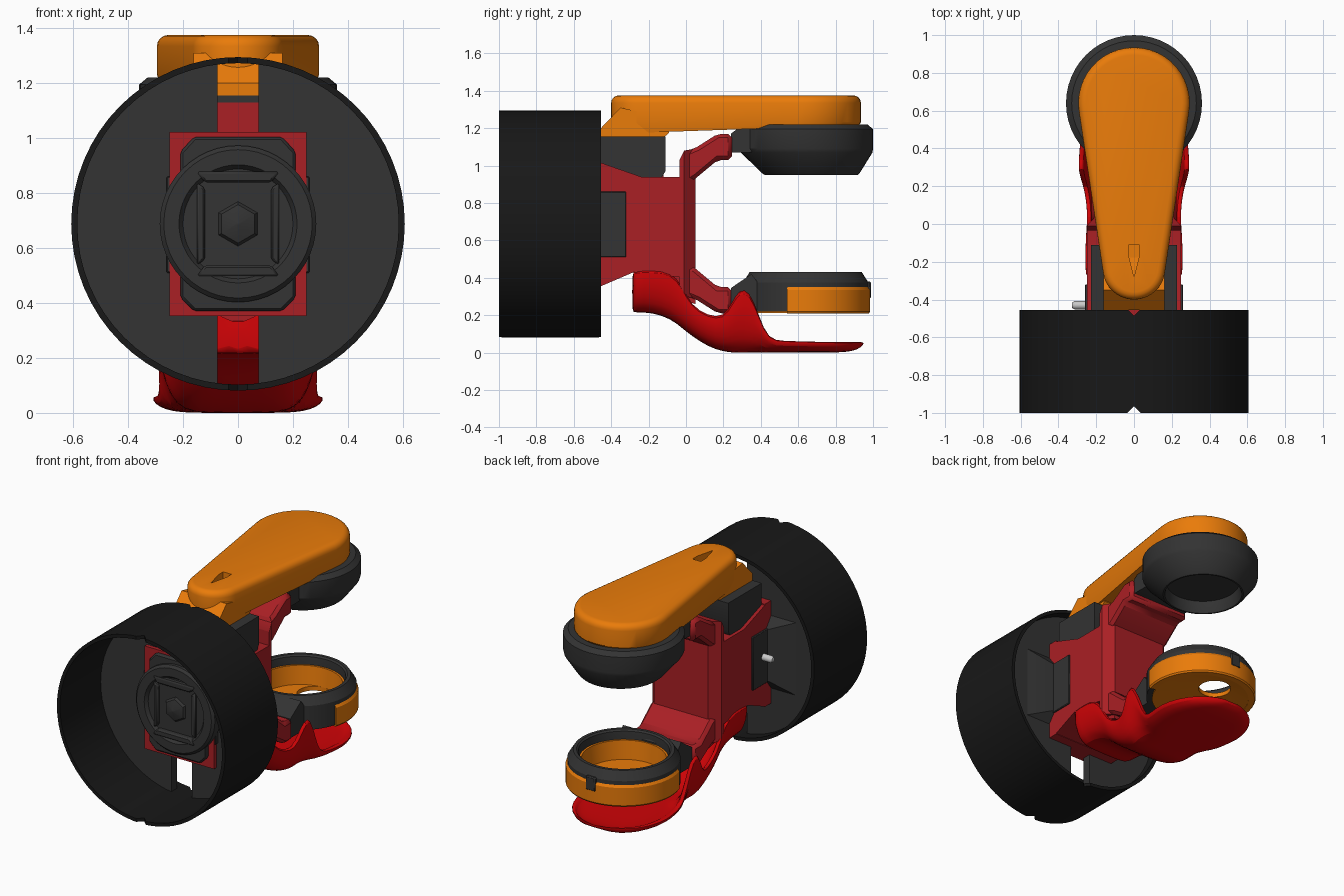
import bpy, bmesh
from math import sin, cos, pi, radians, asin

if "Cube" in bpy.data.objects:
    bpy.data.objects.remove(bpy.data.objects["Cube"])

def material(name, r, g, b):
    m = bpy.data.materials.new(name)
    m.diffuse_color = (r, g, b, 1)
    m.use_nodes = True
    m.node_tree.nodes["Principled BSDF"].inputs["Base Color"].default_value = m.diffuse_color
    return m

BLACK = material("black", .009, .009, .009)
GREY = material("dark_grey", .033, .033, .033)
ORANGE = material("orange", .82, .20, .003)
CRIMSON = material("crimson", .40, .014, .018)
RED = material("red", .62, .001, .002)
SILVER = material("silver", .6, .6, .6)
CZ, CY = .688, .64          # drum axis height, cup axis depth

def loft(name, rings, mat, closed=False, bevel=0):
    """Skin a list of equal-length point loops."""
    bm = bmesh.new()
    vs = [[bm.verts.new(p) for p in ring] for ring in rings]
    n = len(vs[0])
    pairs = list(zip(vs, vs[1:])) + ([(vs[-1], vs[0])] if closed else [])
    for a, b in pairs:
        for i in range(n):
            j = (i + 1) % n
            bm.faces.new((a[i], a[j], b[j], b[i]))
    if not closed:
        bm.faces.new(vs[0])
        bm.faces.new(vs[-1])
    bmesh.ops.recalc_face_normals(bm, faces=bm.faces)
    me = bpy.data.meshes.new(name)
    bm.to_mesh(me)
    bm.free()
    me.materials.append(mat)
    ob = bpy.data.objects.new(name, me)
    bpy.context.collection.objects.link(ob)
    if bevel:
        b = ob.modifiers.new("bevel", 'BEVEL')
        b.width, b.segments, b.limit_method = bevel, 1, 'ANGLE'
    return ob

def side_prism(name, yz, w, mat, bevel=0):
    return loft(name, [[(x, y, z) for y, z in yz] for x in (-w, w)], mat, bevel=bevel)

def front_prism(name, xz, y0, y1, mat, bevel=0):
    return loft(name, [[(x, y, z) for x, z in xz] for y in (y0, y1)], mat, bevel=bevel)

def circ_z(r, z, cy=CY, n=48):
    return [(r*cos(2*pi*i/n), cy + r*sin(2*pi*i/n), z) for i in range(n)]

def circ_y(r, y, n=48):
    return [(r*sin(2*pi*i/n), y, CZ + r*cos(2*pi*i/n)) for i in range(n)]

def cut(ob, cutter):
    m = ob.modifiers.new("cut", 'BOOLEAN')
    m.operation, m.object, m.solver = 'DIFFERENCE', cutter, 'EXACT'
    cutter.hide_render = True
    cutter.hide_set(True)

# Open drum shell with small seam notches at top and bottom
drum = loft("drum_shell", [circ_y(r, y, 64) for r, y in
            ((.607, -1), (.607, -.455), (.585, -.455), (.585, -1))], BLACK, closed=True)
for i, (y, d) in enumerate(((-1, .035), (-.455, .03))):
    cut(drum, loft(f"notch_cutter_{i}", [[(-d, y, z), (0, y-d, z), (d, y, z), (0, y+d, z)]
                                         for z in (-.2, 1.6)], BLACK))

# Web inside the drum: two half discs with a vertical slot between, and rear wedges
a0 = asin(.075 / .592)
for side, s in (("left", -1), ("right", 1)):
    arc = [a0 + (pi - 2*a0)*i/20 for i in range(21)]
    front_prism(f"drum_web_{side}", [(s*.592*sin(a), CZ + .592*cos(a)) for a in arc],
                -.58, -.52, GREY)
    loft(f"web_wedge_{side}", [[(s*.2, -.47, CZ + k*.17), (s*.27, -.47, CZ + k*.17),
         (s*.46, -.53, CZ + k*.25), (s*.2, -.53, CZ + k*.25)] for k in (-1, 1)], GREY)

# Hub: octagonal panel, round disc, square frame and pointed hexagon
front_prism("hub_panel", [(-.21, .42), (-.16, .37), (.16, .37), (.21, .42),
            (.21, .95), (.16, 1.005), (-.16, 1.005), (-.21, .95)], -.625, -.56, GREY, .01)
loft("hub_disc", [circ_y(r, y) for r, y in ((.285, -.59), (.285, -.645), (.27, -.66),
     (.215, -.66), (.2, -.64))], GREY)
for s in (-1, 1):
    tag = "top" if s > 0 else "bottom"
    front_prism(f"hub_bar_{tag}", [(s*x, CZ + s*z) for x, z in
                ((-.15, .19), (.15, .19), (.12, .15), (-.12, .15))], -.67, -.62, GREY, .008)
    tag = "right" if s > 0 else "left"
    front_prism(f"hub_post_{tag}", [(s*x, CZ + z) for x, z in
                ((.15, .15), (.15, -.15), (.12, -.13), (.12, .13))], -.66, -.62, GREY, .008)
loft("hub_hexagon", [circ_y(r, y, 6) for r, y in ((.085, -.635), (.07, -.655), (.005, -.675))], GREY)

# Central body: socket inside the drum, main block, then the chamfered rear plate
front_prism("body_socket", [(-.25, .352), (.25, .352), (.25, 1.022), (-.25, 1.022)],
            -.605, -.455, CRIMSON)
side_prism("body", [(-.5, .355), (-.5, 1.015), (-.455, 1.015), (-.24, .94), (-.035, .94),
           (-.01, .94), (-.01, .40), (-.28, .43), (-.455, .355)], .25, CRIMSON)
front_prism("body_bridge", [(-.25, .35), (.25, .35), (.25, 1.03), (-.25, 1.03)], -.035, -.01, CRIMSON)
loft("rear_plate", [[(sx*w, y, .69 + sz*h) for sx, sz in ((-1, -1), (1, -1), (1, 1), (-1, 1))]
     for y, w, h in ((-.035, .25, .34), (-.01, .25, .39), (.05, .195, .40))], CRIMSON)
# Body arms, mirrored top and bottom
for tag, s in (("upper", 1), ("lower", -1)):
    side_prism(f"body_arm_{tag}", [(y, .69 + s*z) for y, z in
               ((0, .385), (.06, .41), (.17, .48), (.245, .48), (.245, .34), (.17, .34),
                (.05, .24), (0, .22))], .225, CRIMSON, .02)
side_prism("body_keel", [(-.28, .44), (-.05, .44), (.05, .32), (.05, .26), (-.05, .29), (-.28, .33)],
           .2, CRIMSON)
side_prism("body_spine", [(-.455, 1.13), (-.12, 1.13), (-.12, .9), (-.455, .9)], .15, CRIMSON)
side_prism("side_plate", [(-.6, .51), (-.6, .86), (-.32, .86), (-.32, .51)], .26, GREY, .004)
loft("side_pin", [[(x, -.43 + r*cos(i*pi/8), .69 + r*sin(i*pi/8)) for i in range(16)]
     for x, r in ((-.22, .022), (-.315, .022), (-.328, .014))], SILVER)

# Dark saddle between body and orange cover
side_prism("top_saddle", [(-.455, 1.155), (-.11, 1.155), (-.11, .97), (-.13, .935),
           (-.24, .94), (-.455, 1.015)], .228, GREY)

# Orange teardrop cover with rounded top edge
def teardrop(inset, z):
    tilt = asin((.295 - .165) / .865)
    pts = []
    for cy, r, lo, hi in ((CY, .295, -tilt, pi + tilt), (-.235, .165, pi + tilt, 2*pi - tilt)):
        for i in range(25):
            a = lo + (hi - lo)*i/24
            y = cy + (r - inset)*sin(a)
            pts.append(((r - inset)*cos(a), y, z if z else 1.17 + .045*(y + .4)/1.3))
    return pts
cover = loft("top_cover", [teardrop(.01, 0), teardrop(0, 1.23)] +
             [teardrop(.04*(1 - cos(a)), 1.335 + .04*sin(a)) for a in
              (0, pi/8, pi/4, 3*pi/8, pi/2)], ORANGE)
cut(cover, loft("cover_hole_cutter", [[(-.03, -.11, z), (.03, -.11, z), (.03, -.16, z), (0, -.28, z),
    (-.03, -.16, z)] for z in (1.27, 1.5)], ORANGE))
side_prism("cover_nose", [(-.455, 1.15), (-.12, 1.15), (-.09, 1.175), (-.09, 1.25),
           (-.35, 1.31), (-.455, 1.2)], .162, ORANGE)

# Upper cup, hollow underneath, and its link
loft("upper_cup", [circ_z(r, z, cy) for r, z, cy in
     ((.225, 1.03, .665), (.235, .96, .67), (.24, .95, .67), (.25, .95, .67), (.262, .96, .667),
      (.352, 1.07, .645), (.36, 1.09, CY), (.36, 1.195, CY), (.33, 1.22, CY))], GREY)
side_prism("upper_link", [(.24, 1.07), (.24, 1.17), (.28, 1.2), (.5, 1.215), (.5, 1.1), (.34, 1.07)],
           .2, GREY)

# Lower ring, its link, the orange band and the pierced floor
loft("lower_ring", [circ_z(r, z) for r, z in ((.262, .34), (.27, .42), (.28, .43), (.3, .43),
     (.335, .375), (.335, .22), (.27, .22))], GREY, closed=True)
side_prism("lower_link", [(.24, .22), (.24, .345), (.35, .42), (.38, .38), (.38, .22)], .21, GREY)
arc = [radians(-17 + 214*i/40) for i in range(41)]
loft("lower_band", [[(r*cos(a), CY + r*sin(a), z) for r, z in
     ((.30, .21), (.338, .21), (.345, .22), (.345, .335), (.335, .35), (.30, .35))] for a in arc], ORANGE)
loft("lower_floor", [circ_z(*p) for p in ((.30, .212), (.1, .222, .78), (.1, .25, .78),
     (.24, .25), (.252, .37), (.275, .37))], ORANGE, closed=True)
front_prism("ring_tab", [(-.035, .38), (.035, .38), (.035, .29), (-.035, .29)], .95, .988, GREY, .006)

# Red foot: lofted U-shaped section with side wings and a shallow round sole
def foot_section(y, w, zb, zt, th):
    h = zt - zb
    half = [(1, 1), (.96, .55), (.84, .2), (.66, .02), (.35, 0)]
    shape = [(-a, b) for a, b in half] + [(0, 0)] + half[::-1]
    outer = [(a*w, y, zb + b*h) for a, b in shape]
    inner = [(a*w*.88, y, zb + th + b*(h - th)) for a, b in reversed(shape)]
    return outer + inner
foot = loft("foot", [foot_section(*p) for p in (
    (-.288, .255, .215, .43, .12), (-.275, .262, .215, .445, .12), (-.18, .264, .215, .445, .11),
    (-.08, .262, .18, .44, .09), (-.02, .257, .13, .36, .08), (.03, .254, .09, .25, .07),
    (.12, .258, .03, .20, .05), (.20, .275, .006, .19, .04), (.25, .292, 0, .28, .03),
    (.285, .3, 0, .345, .03), (.34, .3, 0, .34, .03), (.39, .295, 0, .20, .03),
    (.44, .292, 0, .07, .03), (.52, .306, 0, .063, .03), (.64, .324, 0, .06, .03),
    (.76, .296, 0, .057, .03), (.86, .23, .002, .056, .03), (.915, .15, .015, .056, .025),
    (.95, .05, .04, .057, .012))], RED)
sub = foot.modifiers.new("smooth", 'SUBSURF')
sub.levels = sub.render_levels = 1

# Smooth curved surfaces, keep hard edges
for ob in bpy.context.collection.objects:
    if not ob.hide_render:
        ob.select_set(True)
        bpy.context.view_layer.objects.active = ob
bpy.ops.object.shade_smooth_by_angle(angle=radians(30))
